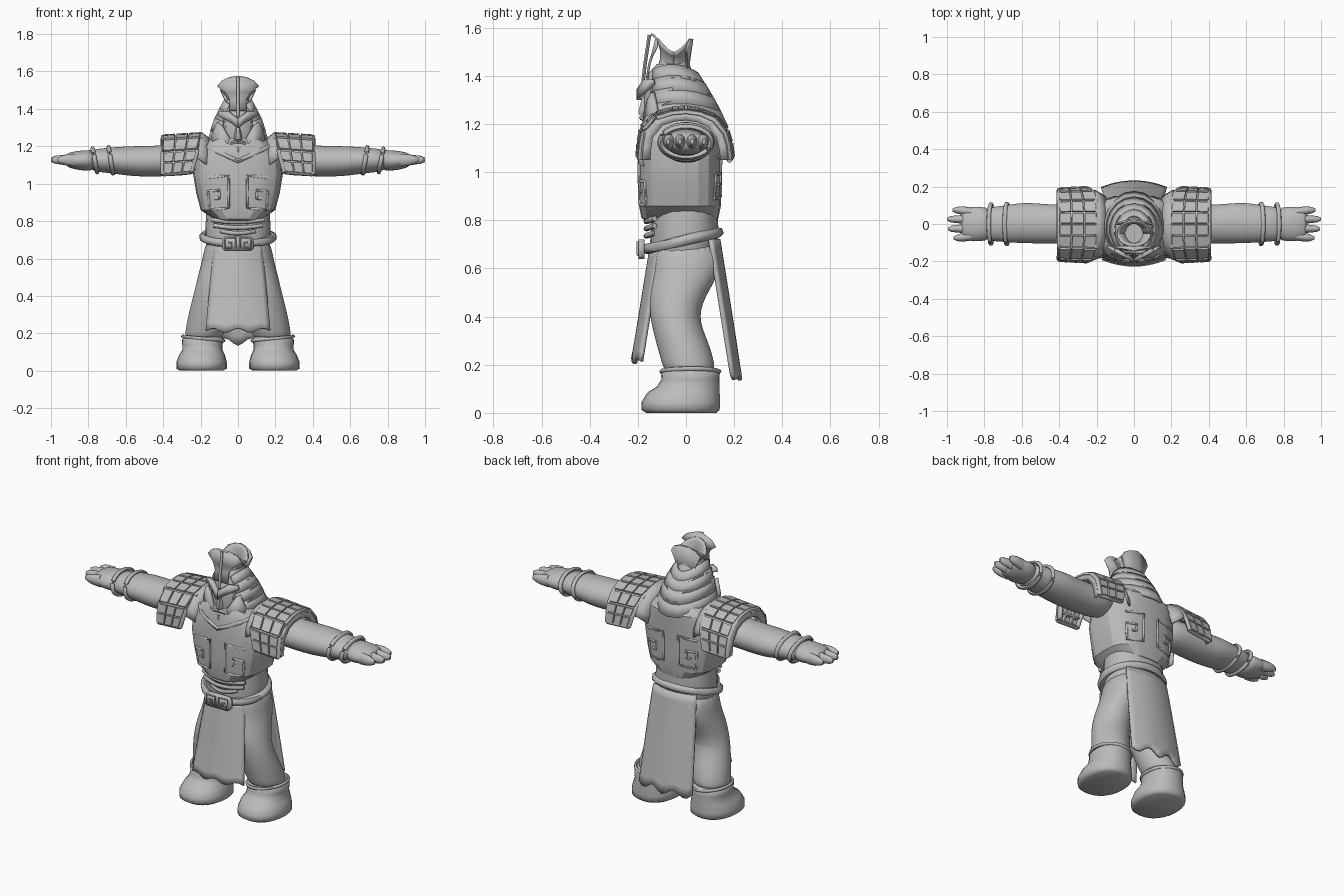
import bpy, bmesh, math
from mathutils import Vector
from mathutils.bvhtree import BVHTree

if "Cube" in bpy.data.objects:
    bpy.data.objects.remove(bpy.data.objects["Cube"])

grey = bpy.data.materials.new("plain grey")
grey.diffuse_color = (0.5, 0.5, 0.5, 1)
grey.use_nodes = True
grey.node_tree.nodes["Principled BSDF"].inputs["Base Color"].default_value = grey.diffuse_color


def finish(name, bm, angle=35, mirror=False, solid=0, sub=0, bevel=0):
    bmesh.ops.recalc_face_normals(bm, faces=bm.faces[:])
    me = bpy.data.meshes.new(name)
    bm.to_mesh(me)
    bm.free()
    ob = bpy.data.objects.new(name, me)
    bpy.context.collection.objects.link(ob)
    me.materials.append(grey)
    if solid:
        m = ob.modifiers.new("Thickness", 'SOLIDIFY')
        m.thickness, m.offset = solid, 0
    if bevel:
        ob.modifiers.new("Bevel", 'BEVEL').width = bevel
    if sub:
        ob.modifiers.new("Smooth", 'SUBSURF').levels = sub
        ob.modifiers["Smooth"].render_levels = sub
    if mirror:
        m = ob.modifiers.new("Mirror", 'MIRROR')
        m.use_mirror_merge = False
    bpy.ops.object.select_all(action='DESELECT')
    ob.select_set(True)
    bpy.context.view_layer.objects.active = ob
    bpy.ops.object.shade_smooth_by_angle(angle=math.radians(angle))
    return ob


def loft(name, rings, axis='z', n=20, p=2.0, cap=True, **kw):
    """Rings are (position, centre a, centre b, radius a, radius b)."""
    bm = bmesh.new()
    loops = []
    for t, ca, cb, ra, rb in rings:
        loop = []
        for i in range(n):
            c, s = math.cos(math.tau * i / n), math.sin(math.tau * i / n)
            a = ca + ra * math.copysign(abs(c) ** (2 / p), c)
            b = cb + rb * math.copysign(abs(s) ** (2 / p), s)
            loop.append(bm.verts.new((a, b, t) if axis == 'z' else (t, a, b)))
        loops.append(loop)
    for l0, l1 in zip(loops, loops[1:]):
        for i in range(n):
            bm.faces.new((l0[i], l0[(i + 1) % n], l1[(i + 1) % n], l1[i]))
    if cap:
        bm.faces.new(loops[0])
        bm.faces.new(loops[-1])
    return finish(name, bm, **kw)


def sheet(name, f, nu, nv, tiles=0, **kw):
    """Grid surface from f(u, v), optionally with raised tiles."""
    bm = bmesh.new()
    g = [[bm.verts.new(f(i / nu, j / nv)) for j in range(nv + 1)] for i in range(nu + 1)]
    for i in range(nu):
        for j in range(nv):
            bm.faces.new((g[i][j], g[i + 1][j], g[i + 1][j + 1], g[i][j + 1]))
    if tiles:
        bmesh.ops.recalc_face_normals(bm, faces=bm.faces[:])
        bmesh.ops.inset_individual(bm, faces=bm.faces[:], thickness=0.006, depth=0)
        bmesh.ops.inset_individual(bm, faces=[x for x in bm.faces][:nu * nv], thickness=0.004, depth=tiles)
    return finish(name, bm, **kw)


def tube(name, pts, r, closed=False, mirror=False):
    """Round trim along a path."""
    bm = bmesh.new()
    pts = [Vector(q) for q in pts]
    k, loops = len(pts), []
    for i, q in enumerate(pts):
        a = pts[(i - 1) % k] if closed or i else q
        b = pts[(i + 1) % k] if closed or i < k - 1 else q
        d = (b - a).normalized()
        s = d.cross(Vector((0.31, 0.2, 0.93)) if abs(d.z) < .8 else Vector((0.1, 1, 0))).normalized()
        t = d.cross(s)
        loops.append([bm.verts.new(q + r * (s * math.cos(h * math.pi / 3) + t * math.sin(h * math.pi / 3)))
                      for h in range(6)])
    for i in range(k if closed else k - 1):
        l0, l1 = loops[i], loops[(i + 1) % k]
        for h in range(6):
            bm.faces.new((l0[h], l0[(h + 1) % 6], l1[(h + 1) % 6], l1[h]))
    if not closed:
        bm.faces.new(loops[0])
        bm.faces.new(loops[-1])
    return finish(name, bm, angle=60, mirror=mirror)


def plate(name, pts, y, thick=0.015, mirror=False, bevel=0):
    """Flat outline in x, z with depth y(x, z), thickened."""
    bm = bmesh.new()
    bm.faces.new([bm.verts.new((a, y(a, b), b)) for a, b in pts])
    bmesh.ops.triangulate(bm, faces=bm.faces[:])
    return finish(name, bm, mirror=mirror, solid=thick, bevel=bevel)


def along(pts, u):
    """Point at fraction u of a list of points."""
    f = min(u * (len(pts) - 1), len(pts) - 1.0001)
    i = int(f)
    return [a + (b - a) * (f - i) for a, b in zip(pts[i], pts[i + 1])]


# Torso armour and gorget
torso = loft("breastplate", [
    (.79, 0, -.03, .10, .13), (.81, 0, -.025, .13, .16), (.86, 0, -.025, .2, .17), (.95, 0, -.025, .223, .172),
    (1.05, 0, -.025, .24, .172), (1.13, 0, -.02, .232, .172), (1.2, 0, -.015, .19, .17),
    (1.24, 0, -.02, .15, .15), (1.27, 0, -.03, .11, .12)], n=20, p=2.9, angle=20)
dg = bpy.context.evaluated_depsgraph_get()
bvh = BVHTree.FromObject(torso, dg)


def on_torso(path, side):
    out = []
    for (x0, z0), (x1, z1) in zip(path, path[1:]):
        for i in range(5):
            x, z = x0 + (x1 - x0) * i / 4, z0 + (z1 - z0) * i / 4
            hit = bvh.ray_cast(Vector((x, side, z)), Vector((0, -side, 0)))[0]
            if hit and (not out or (hit - out[-1]).length > .003):
                out.append(hit)
    return out


# Spiral reliefs on chest and back, and neckline trim
spiral = [(.165, 1.03), (.05, 1.045), (.05, .87), (.15, .86), (.16, .96), (.10, .965), (.10, .92), (.125, .92)]
for side, word in ((-1, "chest"), (1, "back")):
    dz = 0 if side < 0 else .03
    tube(word + "_spiral", on_torso([(a, b + dz) for a, b in spiral], side), .007, mirror=True)
tube("neckline", on_torso([(-.17, 1.2), (0, 1.12), (.17, 1.2)], -1), .012)

# Waist, sash folds, belt and buckle
loft("waist", [(.64, 0, -.01, .16, .13), (.70, 0, -.01, .175, .14), (.76, 0, -.005, .175, .14),
               (.84, 0, -.01, .17, .14)], p=2.3)
ring = [(math.cos(math.tau * i / 32), math.sin(math.tau * i / 32)) for i in range(32)]
tube("belt", [(.187 * c, -.015 + .15 * s, .715 + .035 * s) for c, s in ring], .022, closed=True)
for i, (w, z) in enumerate(((.09, .735), (.13, .765), (.14, .795))):
    tube(f"sash_fold_{i}", [(w * t / 4, -.165 + .035 * (t / 4) ** 2, z + .012 * (t / 4) ** 2) for t in range(-4, 5)], .012)
plate("buckle", [(-.085, .70), (-.07, .72), (.07, .72), (.085, .70), (.085, .655), (.07, .64), (-.07, .64), (-.085, .655)],
      lambda x, z: -.185, .025)
tube("buckle_spiral", [(a, -.2, b) for a, b in
     ((.012, .655), (.012, .71), (.07, .71), (.07, .655), (.035, .655), (.035, .685), (.05, .685))], .005, mirror=True)

# Front and back cloth panels
def cloth(y0, y1, z0, z1, w0, w1, wave):
    def f(u, v):
        s = 2 * u - 1
        z = z0 + (z1 - z0) * v + v ** 8 * wave * math.cos(s * 8)
        bow = -math.copysign(.035, y1) * s * s
        return ((w0 + (w1 - w0) * v ** .8) * s, y0 + (y1 - y0) * v + bow, z)
    return f


sheet("front_cloth", cloth(-.145, -.22, .68, .215, .12, .17, .012), 14, 12, solid=.016)
sheet("back_cloth", cloth(.135, .225, .72, .155, .14, .175, -.02), 14, 12, solid=.016)

# Trouser legs and boots
loft("leg", [(.16, .185, .015, .10, .10), (.2, .18, .012, .105, .112), (.3, .155, -.018, .112, .11),
             (.4, .13, -.052, .11, .10), (.5, .11, -.035, .107, .125), (.6, .095, .01, .095, .145),
             (.72, .085, -.005, .085, .14)], mirror=True, sub=2)
loft("boot", [(.0, .195, -.02, .115, .145), (.012, .195, -.022, .135, .162), (.045, .195, -.022, .135, .163),
              (.085, .192, -.01, .122, .15), (.11, .19, .01, .108, .13), (.14, .19, .018, .108, .12),
              (.165, .188, .018, .112, .122), (.18, .185, .018, .10, .11)], n=24, p=2.2, mirror=True, angle=60)
tube("boot_cuff", [(.186 + .11 * c, .018 + .12 * s, .172 + .012 * c) for c, s in ring], .009, closed=True, mirror=True)

# Arms, bracers and hands
loft("arm", [(.18, 0, 1.13, .09, .08), (.35, 0, 1.125, .105, .085), (.45, .0, 1.12, .105, .083),
             (.55, .005, 1.12, .11, .082), (.62, .005, 1.123, .108, .076), (.72, 0, 1.125, .095, .066),
             (.8, 0, 1.125, .09, .056)], axis='x', mirror=True, sub=2)
for i, (x, r, h) in enumerate(((.68, .108, .07), (.765, .105, .063))):
    tube(f"bracer_band_{i}", [(x + .012 * s, r * c, 1.125 + h * s) for c, s in ring], .012, closed=True, mirror=True)
loft("palm", [(.76, 0, 1.125, .085, .058), (.82, 0, 1.124, .095, .056), (.88, 0, 1.125, .092, .048),
              (.915, 0, 1.127, .08, .036), (.925, 0, 1.127, .06, .02)], axis='x', mirror=True, sub=1)
for i, (y, tip) in enumerate(((-.072, .965), (-.025, .995), (.025, 1.0), (.072, .97))):
    loft(f"finger_{i}", [(.87, y * .9, 1.125, .024, .036), (.92, y, 1.127, .023, .03),
                         (tip - .02, y * 1.03, 1.128, .017, .022), (tip, y * 1.03, 1.128, .007, .012)],
         axis='x', n=10, mirror=True, angle=60)

# Shoulder guards: tiled arch, end flange and rolled rims
arch = [(-.195, 1.05), (-.19, 1.11), (-.18, 1.165), (-.125, 1.225), (-.06, 1.243), (0, 1.248), (.06, 1.24),
        (.12, 1.215), (.165, 1.16), (.18, 1.11), (.188, 1.05)]


def guard(u, v):
    y, z = along(arch, u)
    x0 = .25 - .055 * (z - 1.05) / .2
    return (x0 + (.40 - x0) * v, y * (1 - .04 * v), z + .012 * (1 - v))


def flange(u, v):
    y, z = along(arch, u)
    return (.405, y * (.96 - .2 * v), 1.05 + (z - 1.05) * (1 - .17 * v))


sheet("shoulder_guard", guard, 10, 3, tiles=.012, mirror=True, solid=.012, angle=25)
sheet("shoulder_flange", flange, 10, 1, mirror=True, solid=.012)
for v, r, word in ((0, .013, "inner"), (1, .014, "outer")):
    tube(f"shoulder_{word}_rim", [guard(i / 10, v) for i in range(11)], r, mirror=True)
for u, word in ((0, "front"), (1, "rear")):
    tube(f"shoulder_{word}_rim", [guard(u, i / 4) for i in range(5)], .012, mirror=True)
sheet("shoulder_strap", lambda u, v: (lambda y, z: (.16 + .06 * v - .02 * (z - 1.05) / .2, y * (.8 + .2 * v),
      z - .02 + .045 * v))(*along(arch[1:-1], u)), 10, 2, mirror=True, solid=.012, angle=20)

# Helmet dome and layered neck guard
loft("helmet", [(1.2, 0, -.05, .09, .11), (1.3, 0, -.06, .105, .11), (1.36, 0, -.06, .1, .115),
                (1.41, 0, -.06, .08, .095), (1.45, 0, -.055, .058, .065)], n=16, angle=25)
lames = [(1.43, .07, .045), (1.385, .095, .075), (1.335, .12, .105), (1.28, .138, .135), (1.215, .155, .165)]
for i in range(4):
    (z0, r0, b0), (z1, r1, b1) = lames[i], lames[i + 1]

    def lame(u, v, z0=z0, r0=r0, b0=b0, z1=z1, r1=r1, b1=b1):
        a = (u * 2 - 1) * math.radians(138)
        rx, back = r0 + (r1 + .006 - r0) * v, b0 + (b1 + .006 - b0) * v
        ry = (back + .2 - .03 * (z0 - 1.2) / .2) / 2
        z = z0 + (z1 - .012 - z0) * v - .035 * math.cos(a) ** 2 + .015
        return (rx * math.sin(a), back - ry + ry * math.cos(a), z)
    sheet(f"neck_lame_{i}", lame, 14, 1, solid=.014, angle=25)

# Face mask: brows, cheeks, nose, mouth and chin
face_y = lambda x, z: -.185 + .55 * abs(x)
loft("face", [(1.16, 0, -.13, .02, .03), (1.2, 0, -.125, .05, .045), (1.26, 0, -.12, .075, .055),
              (1.33, 0, -.12, .08, .055), (1.37, 0, -.12, .06, .05)], n=12, angle=25)
plate("brow", [(0, 1.30), (.03, 1.325), (.105, 1.365), (.10, 1.385), (.05, 1.385), (0, 1.345)],
      lambda x, z: face_y(x, z) - .01, .022, mirror=True)
plate("cheek_guard", [(.045, 1.24), (.085, 1.31), (.11, 1.33), (.14, 1.25), (.13, 1.2), (.06, 1.17)],
      lambda x, z: face_y(x, z) - .012, .018, mirror=True)
loft("nose", [(1.235, 0, -.17, .02, .025), (1.25, 0, -.175, .022, .026), (1.32, 0, -.165, .009, .018)], n=6)
tube("moustache", [(0, -.185, 1.225), (.03, -.175, 1.22), (.05, -.16, 1.195)], .01, mirror=True)
loft("beard", [(1.145, 0, -.17, .008, .01), (1.17, 0, -.165, .03, .025), (1.2, 0, -.16, .035, .03)], n=8)

# Crest: open crown with fanned plates before and behind
def crown(u, v):
    a = u * math.tau
    r = along([(.062, .07), (.05, .055), (.062, .055), (.09, .068)], v)
    z = 1.42 + (.075 + .06 * abs(math.sin(a)) ** 1.5) * v
    return (r[0] * math.cos(a), -.05 + r[1] * math.sin(a), z)


sheet("crown", crown, 20, 6, solid=.008, angle=25)
fan = [(.045, 1.39), (.045, 1.45), (.065, 1.485), (.112, 1.52), (.085, 1.552), (.045, 1.567), (0, 1.573)]
outline = fan + [(-a, b) for a, b in fan[-2::-1]]
plate("front_fan", outline, lambda x, z: -.175 + .16 * (z - 1.39) + .3 * abs(x), .01)
plate("rear_fan", [(a * .85, b - .02) for a, b in outline], lambda x, z: .02 + .1 * (z - 1.5) - .2 * abs(x), .01)
tube("crest_ridge", [(0, -.18, 1.36), (0, -.17, 1.45), (0, -.152, 1.57)], .008)
